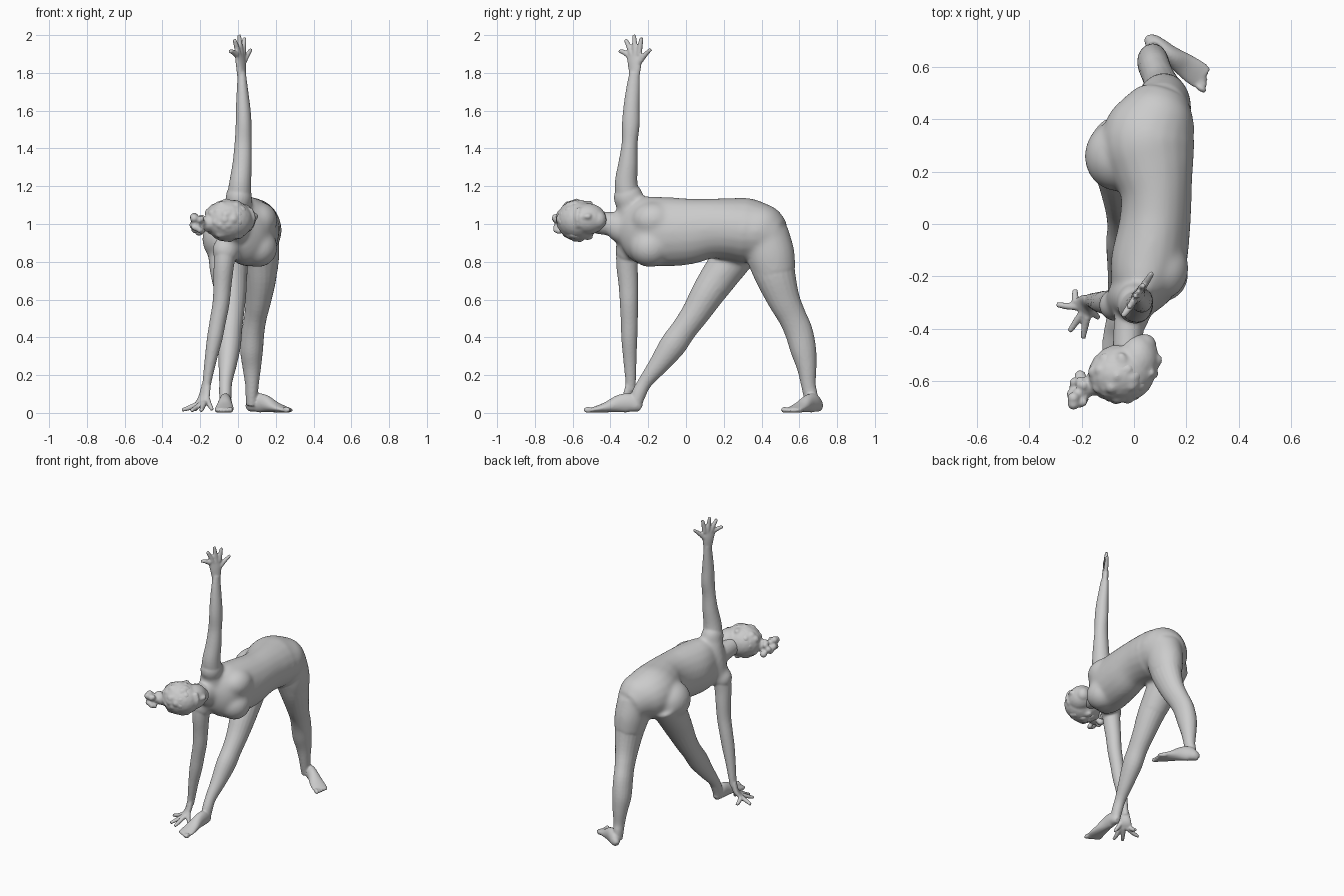
import bpy, bmesh, math, random
from mathutils import Vector, Matrix

random.seed(4)
SIDES = 20


def loft(bm, stations, ref=(1, 0, 0), steps=4):
    """Smooth closed tube through (x, y, z, half_u, half_v) stations; u follows ref."""
    s = [Vector(p if len(p) == 5 else (*p, p[3])) for p in stations]
    s = [s[0] * 2 - s[1]] + s + [s[-1] * 2 - s[-2]]
    pts = []
    for a, b, c, d in zip(s, s[1:], s[2:], s[3:]):
        for k in range(steps):
            t = k / steps
            pts.append((b * 2 + (c - a) * t + (a * 2 - b * 5 + c * 4 - d) * t**2
                        + (b * 3 - a - c * 3 + d) * t**3) * 0.5)
    pts.append(s[-2])
    ctr = [Vector(p[:3]) for p in pts]
    rings = []
    for i, p in enumerate(pts):
        tan = (ctr[min(i + 1, len(pts) - 1)] - ctr[max(i - 1, 0)]).normalized()
        r = Vector(ref)
        u = (r - tan * r.dot(tan)).normalized()
        v = tan.cross(u)
        rings.append([bm.verts.new(ctr[i] + u * p[3] * math.cos(a) + v * p[4] * math.sin(a))
                      for a in (2 * math.pi * k / SIDES for k in range(SIDES))])
    for r0, r1 in zip(rings, rings[1:]):
        for k in range(SIDES):
            j = (k + 1) % SIDES
            bm.faces.new((r0[k], r0[j], r1[j], r1[k]))
    bm.faces.new(rings[0][::-1])
    bm.faces.new(rings[-1])


def ball(bm, c, r, turn=0):
    r = r if isinstance(r, tuple) else (r, r, r)
    m = Matrix.Translation(c) @ Matrix.Rotation(turn, 4, 'Z') @ Matrix.Diagonal((*r, 1))
    bmesh.ops.create_icosphere(bm, subdivisions=3, radius=1, matrix=m)


def finish(bm, name, voxel, smooth):
    """Fuse the overlapping pieces into one soft skin."""
    me = bpy.data.meshes.new(name)
    bm.to_mesh(me)
    bm.free()
    ob = bpy.data.objects.new(name, me)
    bpy.context.collection.objects.link(ob)
    rm = ob.modifiers.new("fuse", 'REMESH')
    rm.mode, rm.voxel_size, rm.use_smooth_shade = 'VOXEL', voxel, True
    sm = ob.modifiers.new("soften", 'SMOOTH')
    sm.factor, sm.iterations = 0.5, smooth
    return ob


def reopen(ob):
    """Bake a finished part back to a bmesh so finer parts can be fused on."""
    bm = bmesh.new()
    bm.from_object(ob, bpy.context.evaluated_depsgraph_get())
    bpy.data.objects.remove(ob)
    return bm


# --- torso, softened strongly ---
b = bmesh.new()
loft(b, [(.01, -.32, .98, .07, .11), (.03, -.25, .97, .12, .175), (.055, -.15, .96, .145, .185),
         (.08, 0, .96, .137, .178), (.085, .12, .975, .137, .16), (.07, .22, .975, .162, .163),
         (.055, .32, .965, .18, .173), (.085, .41, .95, .155, .15), (.11, .49, .92, .105, .105)])
ball(b, (-.065, .26, .92), (.125, .135, .13))         # buttocks
ball(b, (.08, .39, .98), (.145, .14, .13))
ball(b, (.105, -.19, .875), (.105, .11, .105))        # chest
ball(b, (.105, -.17, 1.02), (.105, .12, .10))
loft(b, [(-.06, -.31, .86, .062), (-.01, -.28, .98, .09), (0, -.30, 1.14, .065)])  # shoulder girdle
ball(b, (.005, -.305, 1.14), (.072, .08, .085))
ball(b, (-.065, -.31, .86), (.072, .065, .08))
loft(b, [(.01, -.25, .98, .09, .13), (-.005, -.34, .985, .07, .092), (-.02, -.40, 1.0, .06, .066)])
loft(b, [(-.06, .33, .93, .105, .115), (-.05, .21, .77, .102, .103), (-.04, .13, .65, .087, .09)])
loft(b, [(.10, .42, .95, .115, .125), (.112, .45, .83, .108, .128), (.117, .475, .72, .09, .108)])
b = reopen(finish(b, "torso", .01, 22))

# --- neck ---
loft(b, [(-.005, -.32, .985, .065, .085), (-.02, -.40, 1.0, .058, .064), (-.025, -.48, 1.01, .056, .06)])
# --- raised arm ---
loft(b, [(.005, -.31, 1.14, .065), (.012, -.317, 1.22, .058, .06), (.022, -.307, 1.32, .051),
         (.027, -.298, 1.43, .045, .042), (.03, -.292, 1.53, .042, .047), (.027, -.288, 1.62, .038, .043),
         (.023, -.28, 1.72, .029, .036), (.02, -.272, 1.80, .022, .028)])
# --- planted arm ---
loft(b, [(-.065, -.31, .87, .06), (-.075, -.312, .78, .054, .057), (-.082, -.305, .68, .048, .052),
         (-.09, -.302, .58, .045, .048), (-.108, -.30, .48, .043, .045), (-.124, -.30, .39, .041, .042),
         (-.145, -.297, .28, .032, .035), (-.163, -.293, .17, .024, .028), (-.17, -.295, .12, .021, .027)])
# --- front leg ---
loft(b, [(-.055, .25, .82, .10, .10), (-.05, .205, .765, .098, .10), (-.04, .12, .64, .085, .089),
         (-.038, .052, .53, .071, .075), (-.04, -.012, .44, .062, .068), (-.046, -.072, .355, .061, .07),
         (-.055, -.145, .255, .048, .053), (-.065, -.215, .165, .035, .038), (-.067, -.25, .10, .033, .038),
         (-.067, -.268, .04, .03, .033)])
# --- back leg ---
loft(b, [(.112, .445, .83, .10, .125), (.117, .475, .72, .087, .107), (.108, .518, .60, .069, .086),
         (.093, .562, .51, .06, .075), (.08, .597, .43, .06, .074), (.072, .622, .33, .06, .068),
         (.073, .639, .24, .049, .052), (.074, .648, .15, .036, .039), (.073, .658, .10, .033, .038),
         (.073, .667, .04, .03, .033)])


# --- hands: palm plus five fingers given by their tips ---
def hand(bm, wrist, palm, knuckle, spread, tips):
    loft(bm, [(*wrist, .027, .021), (*palm, .04, .02), (*knuckle, .045, .014)], ref=spread)
    s, k, p = Vector(spread).normalized(), Vector(knuckle), Vector(palm)
    for i, tip in enumerate(tips):
        t = Vector(tip)
        root = p + s * .02 if i == 0 else k + s * (.033 - .022 * (i - 1))
        mid = root.lerp(t, .55) + (k - p) * .1
        loft(bm, [(*root, .015), (*mid, .0135), (*t, .01)], ref=s.cross(k - p))


hand(b, (.02, -.273, 1.77), (.015, -.272, 1.845), (.01, -.277, 1.895), (.5, .85, 0),
     [(.07, -.187, 1.925), (.035, -.235, 1.987), (.005, -.275, 2.003), (-.02, -.32, 1.977), (-.045, -.355, 1.915)])
hand(b, (-.168, -.295, .15), (-.18, -.305, .085), (-.2, -.325, .05), (.65, -.7, .1),
     [(-.135, -.36, .015), (-.195, -.438, .012), (-.247, -.412, .012), (-.297, -.308, .015), (-.225, -.25, .015)])


# --- feet: sole loft from heel to ball, then five toes ---
def foot(bm, heel, toe, big):
    h, t = Vector((*heel, 0)), Vector((*toe, 0))
    d = t - h
    side = Vector((-d.y, d.x, 0)).normalized()
    prof = [(0, .016, .02), (.07, .03, .034), (.2, .034, .05), (.38, .036, .047),
            (.6, .046, .029), (.78, .051, .018), (.9, .047, .012)]
    loft(bm, [(*(h + d * f)[:2], hh + .002, w, hh) for f, w, hh in prof], ref=side)
    for i in range(5):
        c = h + d * (.94 - .035 * i) + side * big * (.036 - .019 * i)
        r = .016 - .0015 * i
        ball(bm, (c.x, c.y, r), (.026, r * .8, r), math.atan2(d.y, d.x))


foot(b, (-.064, -.24), (-.075, -.535), 1)
foot(b, (.052, .71), (.29, .54), -1)
finish(b, "body", .006, 5)

# --- head: skull, jaw, nose, lips, ears ---
b = bmesh.new()
ball(b, (-.045, -.57, 1.02), (.125, .112, .108))
ball(b, (.015, -.52, 1.027), (.08, .098, .083))
ball(b, (.04, -.465, 1.022), (.046, .045, .05))       # chin
loft(b, [(.07, -.565, 1.035, .012), (.093, -.525, 1.04, .015), (.088, -.508, 1.04, .017)], ref=(0, 0, 1))
ball(b, (.077, -.485, 1.035), (.014, .015, .024))     # lips
loft(b, [(.068, -.568, .985, .014), (.08, -.575, 1.035, .014), (.062, -.568, 1.085, .014)])  # brow
for side in (1, -1):
    ball(b, (-.045, -.52, 1.02 + side * .09), (.02, .03, .015), .3)
finish(b, "head", .007, 8)

# --- hair: lumpy cap swept to a loose bun ---
b = bmesh.new()
ball(b, (-.055, -.578, 1.02), (.122, .106, .11))
for _ in range(130):
    d = Vector([random.gauss(0, 1) for _ in range(3)]).normalized()
    if d.y < .5 - d.x * .7 and d.x < .75:
        ball(b, (-.055 + d.x * .103, -.578 + d.y * .085, 1.02 + d.z * .09), random.uniform(.017, .029))
loft(b, [(-.12, -.6, 1.01, .06), (-.17, -.62, 1.0, .04), (-.205, -.635, 1.0, .036)], ref=(0, 0, 1))
for _ in range(22):
    ball(b, (random.uniform(-.24, -.19), random.uniform(-.69, -.58), random.uniform(.955, 1.04)),
         random.uniform(.015, .024))
finish(b, "hair", .007, 4)
